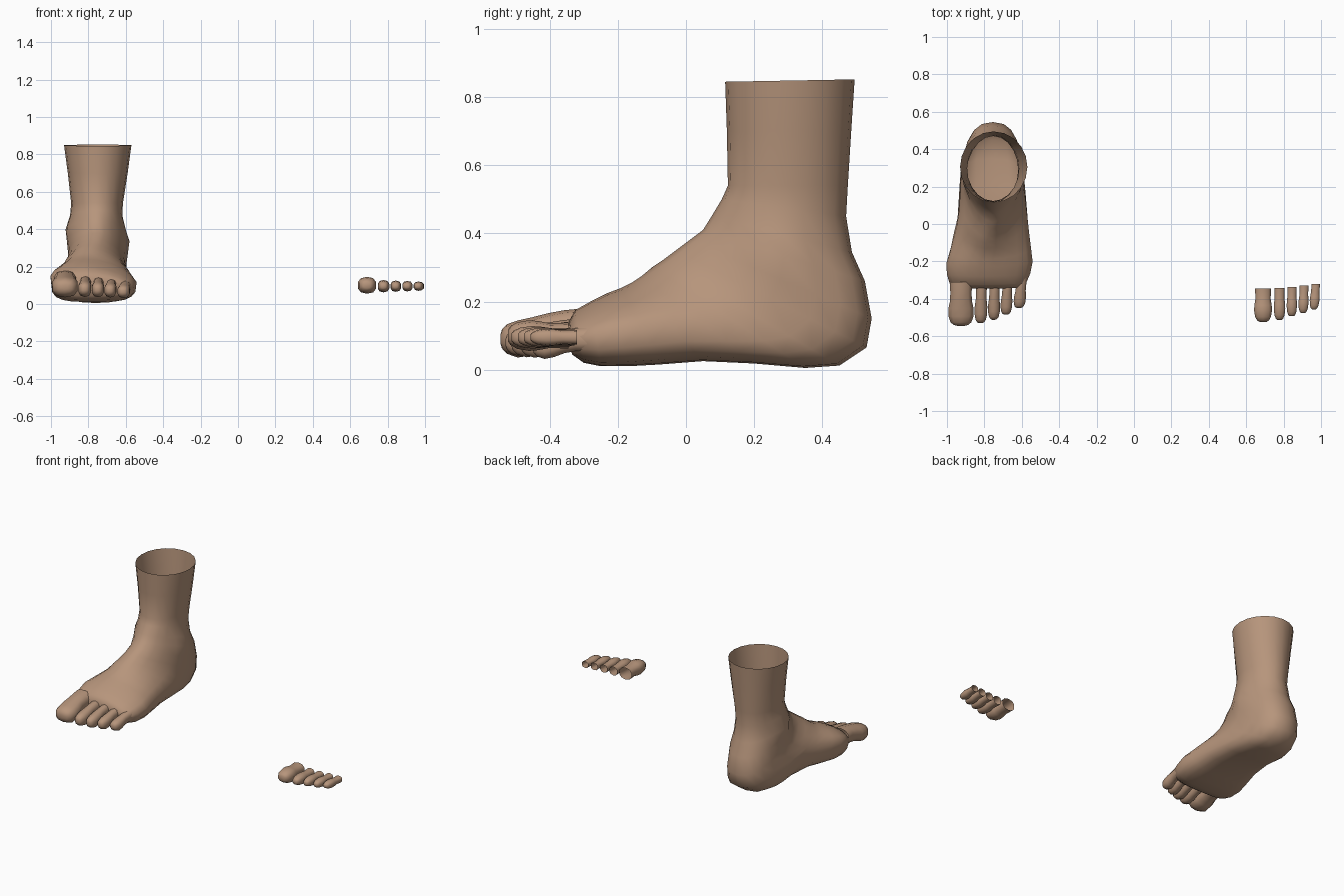
import bpy, bmesh, math

skin = bpy.data.materials.new("skin")
skin.diffuse_color = (0.47, 0.30, 0.20, 1)


def loft(name, rings, cap_end=True):
    """Join rings of points into a tube, open at the start."""
    bm = bmesh.new()
    loops = [[bm.verts.new(p) for p in ring] for ring in rings]
    n = len(loops[0])
    for a, b in zip(loops, loops[1:]):
        for i in range(n):
            j = (i + 1) % n
            bm.faces.new((a[i], a[j], b[j], b[i]))
    if cap_end:
        bm.faces.new(loops[-1])
    bmesh.ops.recalc_face_normals(bm, faces=bm.faces)
    me = bpy.data.meshes.new(name)
    bm.to_mesh(me)
    bm.free()
    me.materials.append(skin)
    ob = bpy.data.objects.new(name, me)
    bpy.context.collection.objects.link(ob)
    for p in me.polygons:
        p.use_smooth = True
    return ob


def spow(v, p):
    return math.copysign(abs(v) ** p, v)


# Foot and leg: each ring runs from an instep point to a heel/sole point
# (front y, front z, back y, back z, left x, right x, top shift, sole power)
sections = [
    (.115, .845, .495, .852, -.93, -.57, 0, 1),
    (.12, .70, .485, .70, -.91, -.59, 0, 1),
    (.123, .54, .475, .54, -.89, -.615, 0, 1),
    (.105, .50, .47, .45, -.885, -.62, 0, 1),
    (.075, .45, .487, .345, -.895, -.615, 0, .95),
    (.05, .41, .525, .26, -.90, -.61, 0, .85),
    (.01, .38, .545, .15, -.905, -.605, 0, .8),
    (-.03, .35, .53, .065, -.915, -.60, -.01, .75),
    (-.07, .32, .45, .012, -.93, -.59, -.02, .7),
    (-.10, .30, .35, .005, -.94, -.58, -.03, .65),
    (-.13, .275, .20, .018, -.95, -.57, -.03, .6),
    (-.16, .255, .05, .025, -.965, -.56, -.04, .6),
    (-.19, .24, -.08, .015, -.98, -.55, -.05, .6),
    (-.23, .225, -.17, .01, -1.0, -.542, -.05, .6),
    (-.28, .20, -.25, .01, -.997, -.555, -.05, .6),
    (-.325, .175, -.30, .02, -.985, -.575, -.04, .65),
    (-.345, .14, -.335, .045, -.96, -.60, -.03, .7),
]
# Ankle bones and arch: (x side, y, z, radius, push)
bumps = [(1, .28, .33, .08, .03), (-1, .25, .40, .09, .03), (-1, .10, .06, .09, -.03)]
SIDES = 20
rings = []
for fy, fz, by, bz, xl, xr, shift, p in sections:
    ring = []
    cx, hw = (xl + xr) / 2, (xr - xl) / 2
    for i in range(SIDES):
        a = 2 * math.pi * i / SIDES
        c, s = math.cos(a), math.sin(a)
        if c < 0:
            c, s = spow(c, p), spow(s, p)
        elif p < 1:
            s = spow(s, 1.12)
        y = (fy + by) / 2 + c * (fy - by) / 2
        z = (fz + bz) / 2 + c * (fz - bz) / 2
        x = cx + hw * s + shift * max(c, 0)
        for side, yb, zb, r, push in bumps:
            if s * side > .3:
                x += side * push * math.exp(-((y - yb) ** 2 + (z - zb) ** 2) / r ** 2)
        ring.append((x, y, z))
    rings.append(ring)
loft("foot_and_leg", rings)


# Toes: profile stations are (fraction of length, width, height, lift)
def toe(name, x0, x1, y0, y1, w, h, z, profile, sides=10):
    rings = []
    for t, kw, kh, lift in profile:
        ring = []
        for i in range(sides):
            a = 2 * math.pi * (i + .5) / sides
            ring.append((x0 + (x1 - x0) * t + w / 2 * kw * spow(math.cos(a), .8),
                         y0 + (y1 - y0) * t,
                         z + h * lift + h / 2 * kh * spow(math.sin(a), .8)))
        rings.append(ring)
    loft(name, rings)


attached = [(0, .9, .95, .3), (.22, .85, .9, .28), (.42, .86, .9, .2), (.6, 1, .95, .08),
            (.78, 1, .95, 0), (.92, .82, .75, 0), (.98, .55, .48, 0), (1, .25, .2, 0)]
loose = [(0, .9, .85, 0), (.3, .84, .8, 0), (.5, .96, .95, 0), (.65, 1, 1, 0),
         (.85, .88, .86, 0), (.96, .65, .6, 0), (1, .4, .35, 0)]
names = ["big", "second", "third", "fourth", "little"]

# (base x, tip x, base y, tip y, width, height, z) for toes on the foot
on_foot = [(-.925, -.925, -.31, -.545, .14, .115, .09),
           (-.815, -.82, -.31, -.53, .07, .09, .08),
           (-.745, -.75, -.31, -.512, .066, .086, .077),
           (-.675, -.685, -.30, -.485, .064, .08, .073),
           (-.60, -.615, -.29, -.45, .066, .075, .067)]
# Same for the separate set of toes, open at the back
separate = [(.69, .69, -.345, -.523, .10, .09, .10),
            (.778, .778, -.342, -.512, .064, .066, .095),
            (.845, .843, -.336, -.493, .058, .06, .095),
            (.91, .904, -.328, -.476, .056, .056, .095),
            (.972, .962, -.32, -.456, .054, .05, .095)]
for n, a, b in zip(names, on_foot, separate):
    toe(n + "_toe", *a, attached)
    toe(n + "_toe_separate", *b, loose)
